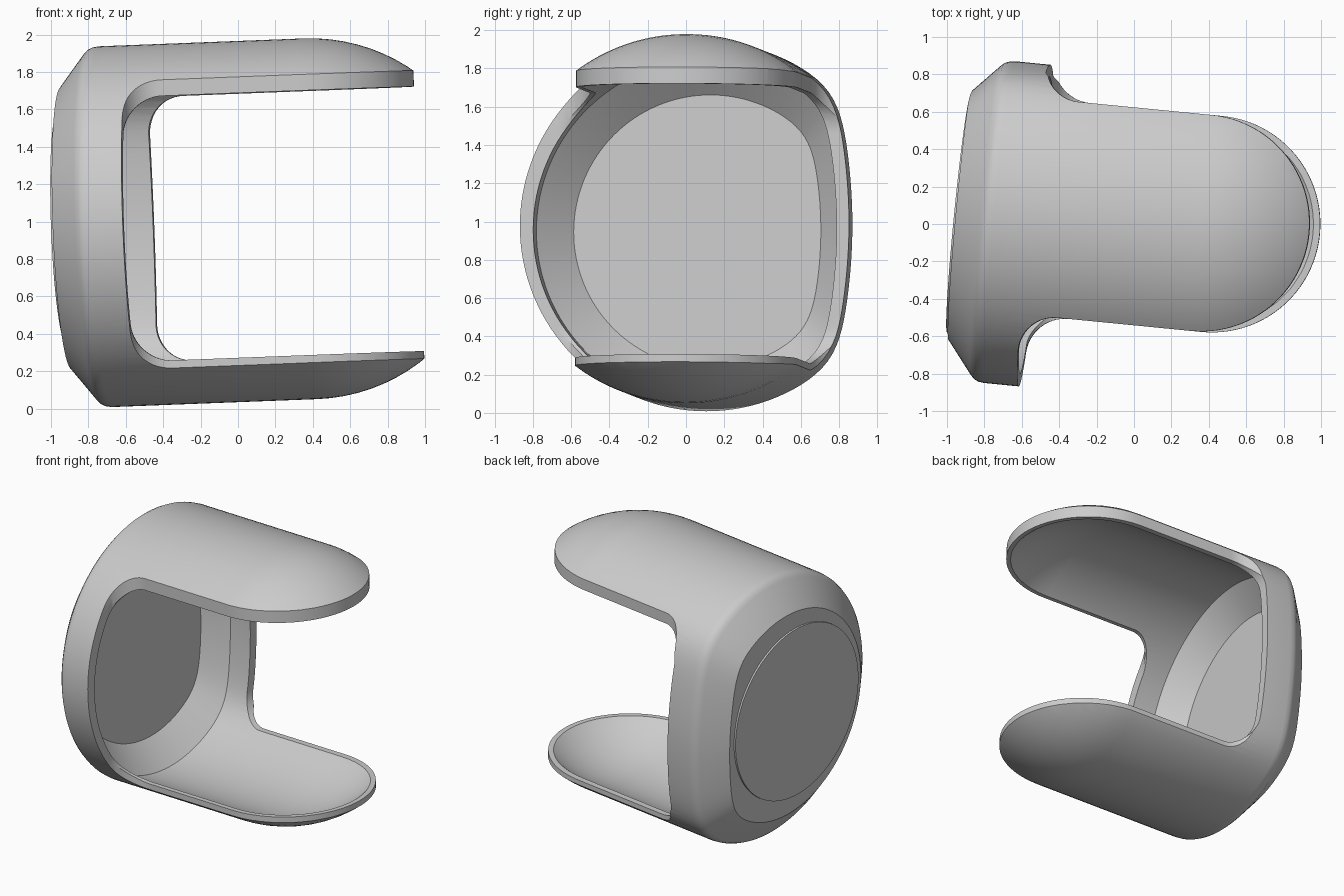
import bpy, bmesh
from math import sin, cos, pi, radians
from mathutils import Matrix

if "Cube" in bpy.data.objects:
    bpy.data.objects.remove(bpy.data.objects["Cube"])

SEG = 128
# Slight yaw and pitch of the whole part
PLACE = (Matrix.Translation((0, 0.041, 1.0))
         @ Matrix.Rotation(radians(-5.6), 4, 'Z') @ Matrix.Rotation(radians(-2.2), 4, 'Y'))


def finish(name, bm):
    bmesh.ops.recalc_face_normals(bm, faces=bm.faces)
    me = bpy.data.meshes.new(name)
    bm.to_mesh(me)
    bm.free()
    ob = bpy.data.objects.new(name, me)
    bpy.context.collection.objects.link(ob)
    return ob


def radius(a, r, d):
    """Round section, softly flattened at distance d on the +y side."""
    c = max(cos(a), 0.0)
    d = d * (1 - 0.13 * sin(a) ** 2)
    return ((1 / r) ** 14 + (c / d) ** 14) ** (-1 / 14)


def loft(name, stations, dz=0.0):
    """Skin sections (x, r, d) along the x axis."""
    bm = bmesh.new()
    rings = []
    for x, r, d in stations:
        ring = []
        for i in range(SEG):
            a = 2 * pi * i / SEG
            R = radius(a, r, d)
            ring.append(bm.verts.new((x, R * cos(a), R * sin(a) + dz)))
        rings.append(ring)
    for p, q in zip(rings, rings[1:]):
        for i in range(SEG):
            j = (i + 1) % SEG
            bm.faces.new((p[i], p[j], q[j], q[i]))
    bm.faces.new(rings[0])
    bm.faces.new(rings[-1])
    return finish(name, bm)


def dome(x0, r, d, n=20):
    return [(x0 + r * sin(t), r * cos(t), d * cos(t))
            for t in (radians(86) * k / n for k in range(n + 1))]


def arc(cx, cy, r, a0, a1, n=14):
    return [(cx + r * cos(radians(a0 + (a1 - a0) * k / n)),
             cy + r * sin(radians(a0 + (a1 - a0) * k / n))) for k in range(n + 1)]


def prism(name, pts, to3d, depth=1.6):
    bm = bmesh.new()
    lo = [bm.verts.new(to3d(u, v, -depth)) for u, v in pts]
    hi = [bm.verts.new(to3d(u, v, depth)) for u, v in pts]
    bm.faces.new(lo)
    bm.faces.new(hi)
    for i in range(len(pts)):
        j = (i + 1) % len(pts)
        bm.faces.new((lo[i], lo[j], hi[j], hi[i]))
    return finish(name, bm)


# Outer body: chamfered closed end, round barrel, domed far end
body = loft("clasp_shell", [(-.922, .755, .59), (-.785, .93, .735), (-.765, .95, .752),
                            (-.742, .961, .761), (-.71, .965, .765)] + dome(.39, .965, .765))

# Hollow inside, set a little low so the top wall is thicker
cavity = loft("cavity_cutter", [(-.86, .715, .585), (-.70, .895, .70)]
              + dome(.39, .895, .70), -.02)

# Side opening between the two tongues
X0, F = -.525, .2
top, bot = .685, -.73
side = prism("side_cutter", [(1.6, top)] + arc(X0 + F, top - F, F, 90, 180)
             + arc(X0 + F, bot + F, F, 180, 270) + [(1.6, bot)],
             lambda u, v, w: (u, w, v))

# Plan outline: leaves round-ended tongues filleted into the ring
W = .58
plan = prism("plan_cutter", [(1.6, 1.6), (X0, 1.6)] + arc(X0 + F, W + F, F, 180, 270)
             + arc(.39, 0, W, 90, -90, 48) + arc(X0 + F, -W - F, F, 90, 180)
             + [(X0, -1.6), (1.6, -1.6)], lambda u, v, w: (u, v, w))

bpy.context.view_layer.objects.active = body
for cutter in (cavity, side, plan):
    m = body.modifiers.new("cut", 'BOOLEAN')
    m.operation, m.solver, m.object = 'DIFFERENCE', 'EXACT', cutter
    bpy.ops.object.modifier_apply(modifier=m.name)
    bpy.data.objects.remove(cutter)

# Thin raised round pad on the closed end
bm = bmesh.new()
bmesh.ops.create_cone(bm, cap_ends=True, segments=96, radius1=.63, radius2=.63, depth=.03,
                      matrix=Matrix.Translation((-.92, -.085, 0)) @ Matrix.Rotation(pi / 2, 4, 'Y'))
pad = finish("end_pad", bm)

for ob in (body, pad):
    ob.data.transform(PLACE)
    bpy.ops.object.select_all(action='DESELECT')
    ob.select_set(True)
    bpy.context.view_layer.objects.active = ob
    bpy.ops.object.shade_smooth_by_angle(angle=radians(30))
